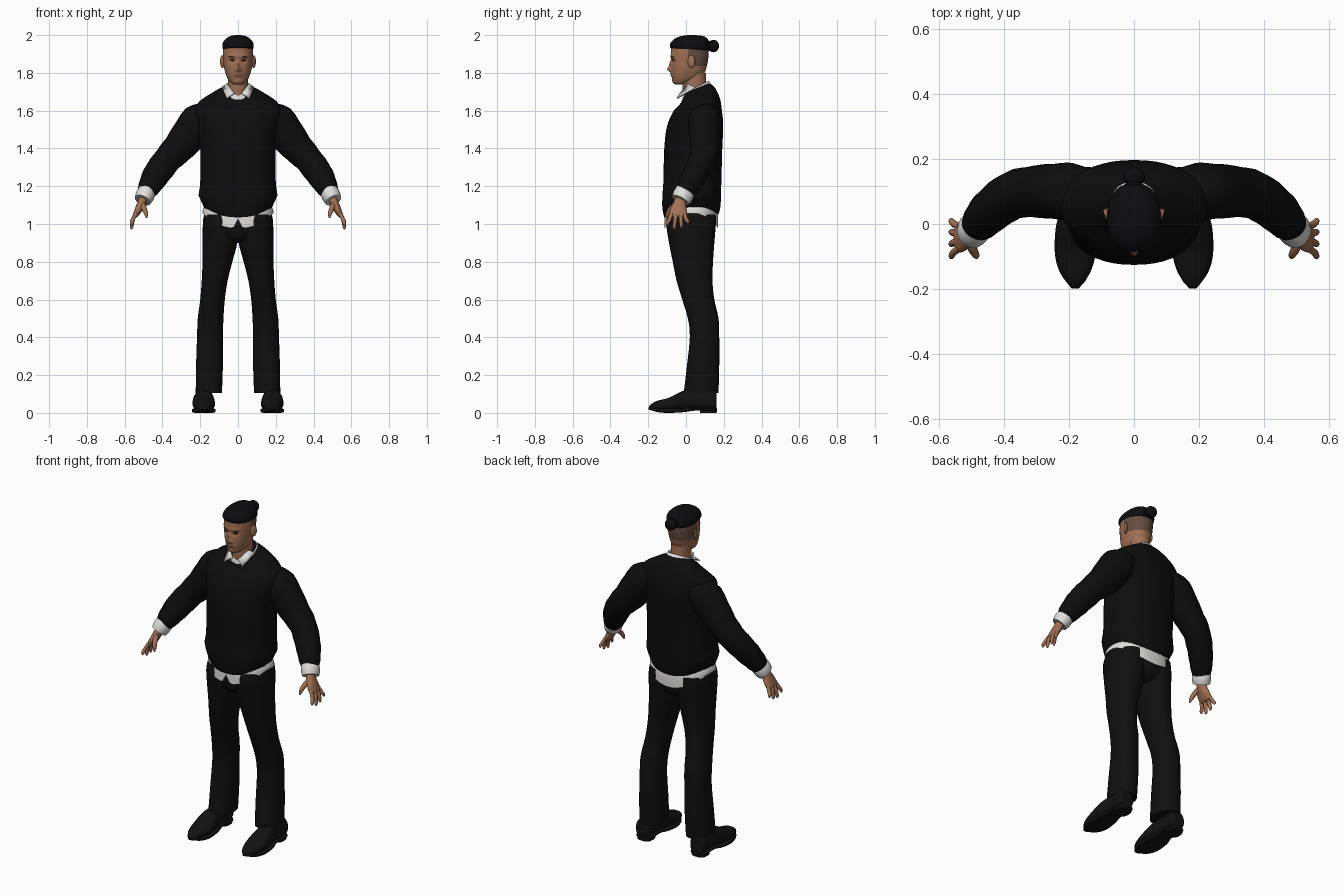
import bpy, bmesh, math
from mathutils import Vector, Matrix

cube = bpy.data.objects.get("Cube")
if cube:
    bpy.data.objects.remove(cube, do_unlink=True)


def material(name, *rgb):
    m = bpy.data.materials.new(name)
    m.use_nodes = True
    m.diffuse_color = (*rgb, 1)
    bsdf = next(n for n in m.node_tree.nodes if n.type == 'BSDF_PRINCIPLED')
    bsdf.inputs["Base Color"].default_value = (*rgb, 1)
    bsdf.inputs["Roughness"].default_value = 0.8
    return m


SWEATER = material("black knit", .004, .004, .004)
TROUSERS = material("black trouser cloth", .005, .005, .005)
LEATHER = material("black leather", .006, .006, .006)
HAIR = material("black hair", .004, .004, .005)
SKIN = material("brown skin", .36, .165, .09)
SHAVED = material("shaved hair brown", .13, .075, .05)
LIPS = material("lip brown", .24, .09, .06)
SHIRT = material("white shirt", .75, .74, .72)
EYE = material("dark eye", .03, .018, .012)


def finish(name, bm, *mats):
    bmesh.ops.recalc_face_normals(bm, faces=bm.faces)
    mesh = bpy.data.meshes.new(name)
    bm.to_mesh(mesh)
    bm.free()
    for m in mats:
        mesh.materials.append(m)
    ob = bpy.data.objects.new(name, mesh)
    bpy.context.collection.objects.link(ob)
    bpy.context.view_layer.objects.active = ob
    for o in bpy.context.selected_objects:
        o.select_set(False)
    ob.select_set(True)
    bpy.ops.object.shade_smooth_by_angle(angle=math.radians(50))
    return ob


def spline(rows, steps):
    """Smooth interpolation through a list of number rows."""
    p = [Vector(r) for r in rows]
    p = [p[0]] + p + [p[-1]]
    out = []
    for a, b, c, d in zip(p, p[1:], p[2:], p[3:]):
        for i in range(steps):
            t = i / steps
            out.append(b + (c - a) * (t / 2) + (a * 2 - b * 5 + c * 4 - d) * (t * t / 2)
                       + (b * 3 - a - c * 3 + d) * (t ** 3 / 2))
    return out + [p[-1]]


def skin_rings(rings, caps):
    bm = bmesh.new()
    loops = [[bm.verts.new(v) for v in ring] for ring in rings]
    for lo, hi in zip(loops, loops[1:]):
        for i in range(len(lo)):
            bm.faces.new((lo[i - 1], lo[i], hi[i], hi[i - 1]))
    if caps:
        bm.faces.new(loops[0])
        bm.faces.new(loops[-1])
    return bm


def oval(seg, power):
    for i in range(seg):
        a = 2 * math.pi * i / seg
        c, s = math.cos(a), math.sin(a)
        yield (math.copysign(abs(c) ** (2 / power), c), math.copysign(abs(s) ** (2 / power), s))


def loft(rows, axis='z', power=2.3, seg=32, steps=4, side=1, shape=None, caps=True):
    """Rows are (position, u min, u max, v min, v max) along the axis."""
    rings = []
    for t, u0, u1, v0, v1 in spline(rows, steps):
        ring = []
        for c, s in oval(seg, power):
            u = side * ((u0 + u1) / 2 + c * (u1 - u0) / 2)
            v = (v0 + v1) / 2 + s * (v1 - v0) / 2
            p = Vector((u, v, t) if axis == 'z' else (u, t, v))
            ring.append(shape(p) if shape else p)
        rings.append(ring)
    return skin_rings(rings, caps)


def tube(rows, side=1, seg=16, steps=4, ripple=0):
    """Rows are (x, y, z, radius across, radius along y)."""
    pts = spline(rows, steps)
    rings = []
    for i, p in enumerate(pts):
        d = (pts[min(i + 1, len(pts) - 1)] - pts[max(i - 1, 0)]).xyz.normalized()
        across = Vector((0, 1, 0)).cross(d).normalized()
        depth = d.cross(across)
        k = 1 + ripple * math.sin(i * 1.9)
        ring = [p.xyz + across * c * p[3] * k + depth * s * p[4] * k for c, s in oval(seg, 2)]
        rings.append([Vector((v.x * side, v.y, v.z)) for v in ring])
    return skin_rings(rings, True)


def ball(name, loc, size, mat, turn=0, axis='Z'):
    bm = bmesh.new()
    bmesh.ops.create_uvsphere(bm, u_segments=20, v_segments=12, radius=1)
    bm.transform(Matrix.Translation(loc) @ Matrix.Rotation(turn, 4, axis) @ Matrix.Diagonal((*size, 1)))
    return finish(name, bm, mat)


# Sweater body: hem rises at the sides, neckline tilts up at the back
def sweater_shape(p):
    low = max(0, min(1, (1.15 - p.z) / .1))
    p.z += low * (.04 * (p.x / .18) ** 2 - .015 + (.015 if p.y > .02 else 0))
    if p.z > 1.6:
        p.z += (p.y - .06) * .4 * (p.z - 1.6) / .12
    return p


finish("sweater_body", loft([
    (1.05, -.176, .176, -.115, .172), (1.09, -.19, .19, -.125, .182), (1.15, -.208, .208, -.125, .185),
    (1.22, -.2, .2, -.12, .187), (1.4, -.2, .2, -.115, .192), (1.52, -.212, .212, -.1, .197),
    (1.6, -.228, .228, -.065, .19), (1.645, -.205, .205, -.035, .18), (1.69, -.13, .13, -.015, .155),
    (1.72, -.075, .075, -.01, .125)], seg=48, shape=sweater_shape), SWEATER)


# Shirt tail with a small notch at the front
def tail_shape(p):
    low = max(0, min(1, (1.09 - p.z) / .1))
    p.z += low * (.075 * (p.x / .18) ** 2 - .015)
    if p.y < 0:
        p.z += low * .05 * max(0, 1 - abs(p.x) / .026)
    return p


finish("shirt_tail", loft([(.99, -.188, .188, -.114, .17), (1.04, -.187, .187, -.113, .17),
                           (1.09, -.18, .18, -.11, .165)], seg=72, shape=tail_shape, caps=False), SHIRT)

# Trouser seat joining the legs
finish("trouser_seat", loft([(.9, -.05, .05, -.05, .11), (.93, -.12, .12, -.085, .145),
                             (1, -.183, .183, -.105, .158), (1.07, -.172, .172, -.1, .155)]), TROUSERS)

for side, word in ((1, "left"), (-1, "right")):
    # Trouser leg
    finish(word + "_trouser_leg", loft([
        (1.05, .002, .178, -.1, .157), (1, 0, .186, -.105, .158), (.9, .004, .188, -.09, .15),
        (.8, .03, .188, -.07, .143), (.7, .055, .192, -.05, .14), (.6, .07, .2, -.02, .15),
        (.5, .077, .213, .01, .172), (.4, .08, .217, .02, .176), (.25, .08, .222, .005, .176),
        (.105, .085, .224, -.012, .172)], side=side), TROUSERS)
    # Shoe with sole and heel
    finish(word + "_shoe_upper", loft([
        (.162, .155, .205, .02, .09), (.15, .136, .225, .015, .125), (.05, .133, .225, .015, .13),
        (-.02, .126, .238, .012, .115), (-.09, .122, .24, .01, .08), (-.15, .138, .225, .01, .065),
        (-.18, .153, .208, .012, .05), (-.197, .172, .19, .02, .035)],
        axis='y', side=side), LEATHER)
    finish(word + "_shoe_sole", loft([
        (.165, .155, .205, .012, .027), (.14, .133, .228, .012, .027), (.05, .135, .226, .012, .027),
        (-.01, .124, .241, .004, .025), (-.09, .119, .244, 0, .023), (-.15, .135, .228, .004, .025),
        (-.199, .17, .192, .018, .03)], axis='y', power=5, side=side), LEATHER)
    finish(word + "_shoe_heel", loft([(0, .137, .224, .075, .162), (.02, .135, .226, .075, .165)],
                                     side=side, power=3, steps=1), LEATHER)
    # Sleeve and shirt cuff
    finish(word + "_sleeve", tube([
        (.14, .095, 1.585, .06, .075), (.205, .1, 1.54, .1, .088), (.3, .1, 1.42, .087, .08),
        (.37, .09, 1.345, .075, .074), (.43, .05, 1.265, .072, .067), (.468, .012, 1.2, .06, .06),
        (.488, -.01, 1.16, .047, .05)], side, seg=28, ripple=.018), SWEATER)
    finish(word + "_shirt_cuff", tube([(.478, 0, 1.185, .045, .05), (.493, -.016, 1.15, .05, .055),
                                       (.505, -.03, 1.125, .044, .05)], side, seg=24), SHIRT)
    # Hand
    finish(word + "_palm", tube([
        (.495, -.02, 1.15, .024, .03), (.51, -.033, 1.11, .023, .034), (.527, -.04, 1.075, .02, .045),
        (.543, -.042, 1.045, .014, .045), (.547, -.042, 1.035, .006, .036)], side), SKIN)
    for n, (root, tip, low) in enumerate(((-.075, -.1, .99), (-.052, -.062, .972),
                                          (-.029, -.025, .978), (-.008, .01, 1.0))):
        finish(f"{word}_finger_{n + 1}", tube([
            (.538, root, 1.06, .01, .011), (.556, (root + tip) / 2, 1.025, .0105, .011),
            (.563, tip, low + .012, .009, .009), (.562, tip, low, .003, .003)], side, seg=10), SKIN)
    finish(word + "_thumb", tube([
        (.508, -.045, 1.11, .014, .016), (.497, -.078, 1.083, .014, .014),
        (.487, -.096, 1.055, .011, .011), (.484, -.103, 1.032, .004, .004)], side, seg=12), SKIN)
    # Collar point
    bm = bmesh.new()
    bm.faces.new([bm.verts.new((side * x, y, z)) for x, y, z in (
        (.086, .045, 1.725), (.06, .01, 1.745), (.022, -.032, 1.695), (.062, -.05, 1.668))])
    flap = finish(word + "_collar_point", bm, SHIRT)
    flap.modifiers.new("thickness", 'SOLIDIFY').thickness = .009
    # Ear, eye, brow
    ball(word + "_ear", (side * .083, .028, 1.86), (.009, .021, .034), SKIN, side * -.45)
    ball(word + "_eye", (side * .03, -.066, 1.866), (.0125, .006, .0045), EYE, side * .35)
    ball(word + "_brow", (side * .032, -.0725, 1.884), (.018, .005, .0035), EYE, side * .38)


# Neck and collar band, tilted up at the back
def tilt(p):
    p.z += (p.y - .055) * .5
    return p


finish("neck", loft([(1.64, -.062, .062, -.012, .115), (1.72, -.053, .053, -.018, .108),
                     (1.8, -.054, .054, -.02, .106)], power=2), SKIN)
finish("collar_band", loft([(1.68, -.088, .088, -.02, .138), (1.705, -.08, .08, -.018, .13),
                            (1.725, -.066, .066, -.012, .12)], shape=tilt, caps=False), SHIRT)


# Head with brow, eye sockets, nose, mouth and cheeks
def bump(p, x, z, wx, wz):
    return math.exp(-((abs(p.x) - x) / wx) ** 2 - ((p.z - z) / wz) ** 2)


def face_shape(p):
    if p.y < 0:
        p.y += (.009 * bump(p, .03, 1.866, .016, .012) - .005 * bump(p, .025, 1.887, .03, .009)
                - .02 * bump(p, 0, 1.818, .012, .013) - .011 * bump(p, 0, 1.842, .009, .02)
                - .005 * bump(p, .013, 1.813, .007, .008) - .006 * bump(p, 0, 1.788, .024, .012)
                - .004 * bump(p, 0, 1.755, .02, .012))
    return p


bm = loft([(1.738, -.018, .018, -.052, -.015), (1.745, -.034, .034, -.064, .01),
           (1.765, -.052, .052, -.071, .06), (1.795, -.065, .065, -.076, .095),
           (1.83, -.074, .074, -.078, .109), (1.87, -.078, .078, -.079, .117),
           (1.91, -.079, .079, -.08, .12), (1.95, -.073, .073, -.075, .117),
           (1.985, -.04, .04, -.04, .08)], power=2.15, seg=72, steps=6, shape=face_shape)
for f in bm.faces:
    c = f.calc_center_median()
    if c.z > 1.835 and c.y > .012 + max(0, 1.89 - c.z) * .6:
        f.material_index = 1
    elif abs(c.z - 1.789) < .008 and abs(c.x) < .023 and c.y < 0:
        f.material_index = 2
finish("head", bm, SKIN, SHAVED, LIPS)


# Hair on top, lower at the back, tied in a bun
def hair_shape(p):
    p.z -= max(0, 1.96 - p.z) * 2.2 * p.y
    return p


finish("top_hair", loft([(1.926, -.078, .078, -.081, .123), (1.938, -.083, .083, -.086, .126),
                         (1.96, -.08, .08, -.081, .124), (1.982, -.063, .063, -.058, .112),
                         (1.995, -.04, .04, -.025, .09), (2, -.012, .012, .01, .05)],
                        seg=40, shape=hair_shape), HAIR)
ball("hair_bun", (0, .145, 1.942), (.034, .03, .033), HAIR)
ball("bun_tie", (0, .118, 1.945), (.028, .02, .025), HAIR)
